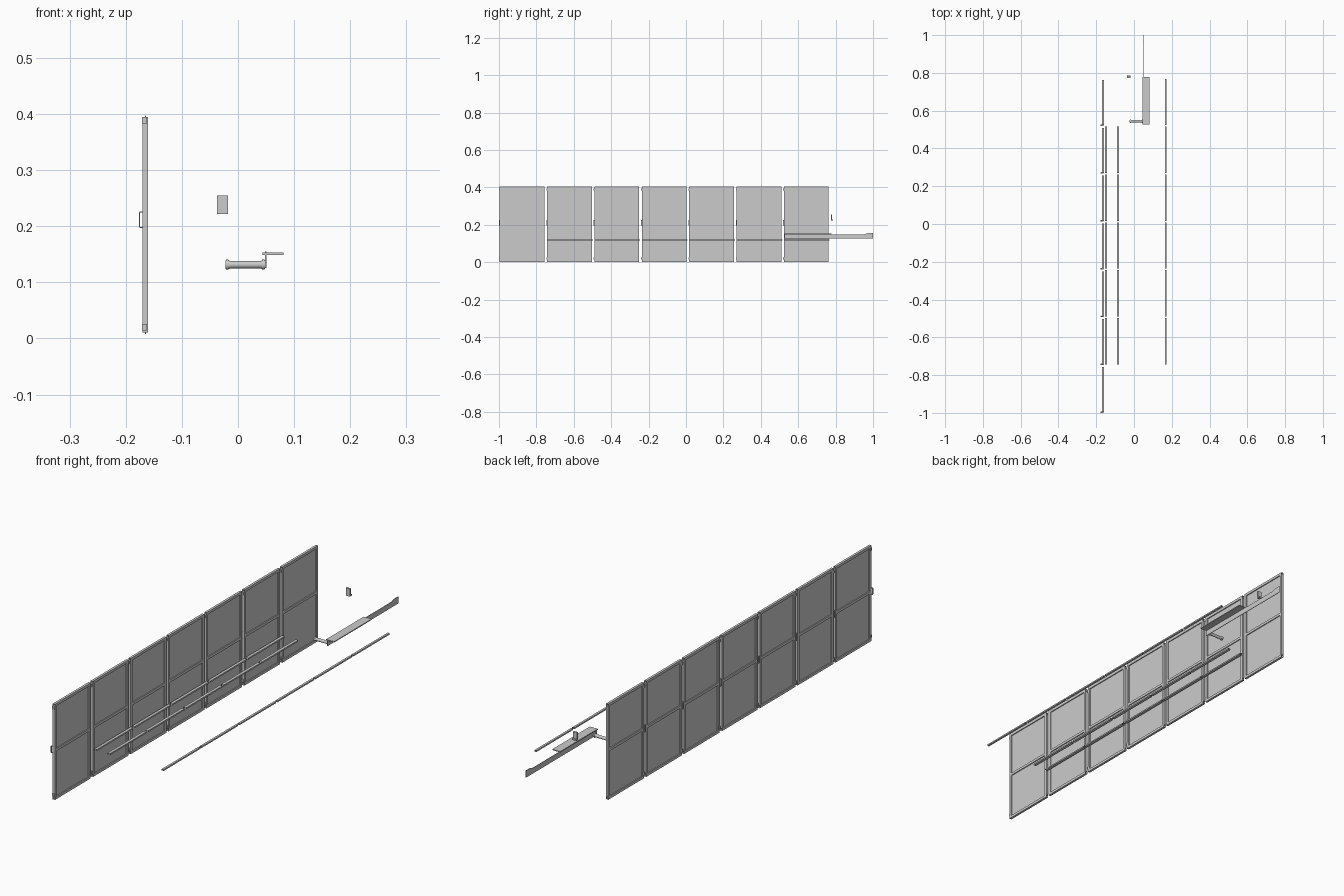
import bpy, bmesh, math
from mathutils import Matrix

if "Cube" in bpy.data.objects:
    bpy.data.objects.remove(bpy.data.objects["Cube"])

PITCH = 0.2533
PANEL_X = -0.1650


def finish(name, bm):
    me = bpy.data.meshes.new(name)
    bmesh.ops.recalc_face_normals(bm, faces=bm.faces)
    bm.to_mesh(me)
    bm.free()
    ob = bpy.data.objects.new(name, me)
    bpy.context.collection.objects.link(ob)
    return ob


def add_box(bm, x, y, z, open_axis=None):
    """Box from three (min, max) ranges; open_axis removes both end faces."""
    size = [b - a for a, b in (x, y, z)]
    mid = [(a + b) / 2 for a, b in (x, y, z)]
    m = Matrix.Translation(mid) @ Matrix.Diagonal((*size, 1))
    verts = bmesh.ops.create_cube(bm, size=1, matrix=m)["verts"]
    if open_axis is not None:
        faces = {f for v in verts for f in v.link_faces}
        ends = [f for f in faces
                if abs(abs(f.calc_center_median()[open_axis] - mid[open_axis])
                       - size[open_axis] / 2) < 1e-6]
        bmesh.ops.delete(bm, geom=ends, context='FACES_ONLY')


def add_prism(bm, profile, x0, x1):
    """Extrude a (y, z) outline along x, capped at both ends."""
    a, b = ([bm.verts.new((x, y, z)) for y, z in profile] for x in (x0, x1))
    bm.faces.new(a)
    bm.faces.new(b[::-1])
    for i in range(len(a)):
        j = (i + 1) % len(a)
        bm.faces.new((a[i], b[i], b[j], a[j]))


def add_disc(bm, x0, x1, r, y, z):
    m = (Matrix.Translation(((x0 + x1) / 2, y, z))
         @ Matrix.Rotation(math.pi / 2, 4, 'Y'))
    bmesh.ops.create_cone(bm, cap_ends=True, segments=24, radius1=r, radius2=r,
                          depth=x1 - x0, matrix=m)


# Seven framed fence panels: posts, open tube rails and a thin sheet
for i in range(7):
    y0 = -0.996 + i * PITCH
    y1 = y0 + 0.239
    fx = (PANEL_X - 0.005, PANEL_X + 0.005)
    bm = bmesh.new()
    for ya in (y0, y1 - 0.011):
        add_box(bm, fx, (ya, ya + 0.011), (0.011, 0.395))
    for za in (0.0, 0.203, 0.394):
        inset = 0.011 if za == 0.203 else 0
        add_box(bm, fx, (y0 + inset, y1 - inset), (za, za + 0.011), open_axis=1)
    finish(f"panel_frame_{i + 1}", bm)

    bm = bmesh.new()
    add_box(bm, (PANEL_X - 0.0008, PANEL_X + 0.0008),
            (y0 + 0.008, y1 - 0.008), (0.008, 0.397))
    finish(f"panel_sheet_{i + 1}", bm)

    # Hinge tabs at top and bottom, looped latch in the middle
    bm = bmesh.new()
    for z in (0.02, 0.389):
        add_box(bm, (PANEL_X - 0.0065, PANEL_X + 0.003),
                (y0 - 0.004, y0 + 0.004), (z - 0.006, z + 0.006))
    finish(f"panel_hinges_{i + 1}", bm)
    bm = bmesh.new()
    add_box(bm, (-0.1765, -0.1750), (y0 - 0.004, y0 + 0.003), (0.199, 0.225))
    for z in (0.197, 0.2245):
        add_box(bm, (-0.1757, -0.169), (y0 - 0.004, y0 + 0.003), (z, z + 0.002))
    finish(f"panel_latch_{i + 1}", bm)

# Long rails of open tube segments
for name, xa, xb, count in (("inner_rail", -0.154, -0.142, 5),
                            ("middle_rail", -0.091, -0.079, 5),
                            ("outer_rail", 0.163, 0.172, 6)):
    bm = bmesh.new()
    for i in range(count):
        ya = -0.743 + i * PITCH
        add_box(bm, (xa, xb), (ya, ya + 0.245), (0.115, 0.121), open_axis=1)
    finish(name, bm)

# Side arm: upright strip with a raised tip
bm = bmesh.new()
add_prism(bm, [(0.527, 0.126), (1.0, 0.126), (1.0, 0.155), (0.972, 0.155),
               (0.955, 0.149), (0.527, 0.149)], 0.0485, 0.0510)
finish("side_arm", bm)

# Flat ledge on top of the arm
bm = bmesh.new()
add_box(bm, (0.044, 0.081), (0.527, 0.778), (0.149, 0.153))
finish("ledge_plate", bm)

# Handle roller with stepped flanges
bm = bmesh.new()
add_disc(bm, -0.020, 0.0485, 0.0065, 0.544, 0.1315)
for x in (-0.019, 0.045):
    add_disc(bm, x - 0.0035, x + 0.0035, 0.0075, 0.544, 0.1315)
    add_disc(bm, x - 0.002, x + 0.002, 0.009, 0.544, 0.1315)
roller = finish("roller_handle", bm)
bpy.context.view_layer.objects.active = roller
roller.select_set(True)
bpy.ops.object.shade_smooth_by_angle(angle=math.radians(35))

# Small wall plate with a little foot
bm = bmesh.new()
add_box(bm, (-0.037, -0.018), (0.774, 0.781), (0.222, 0.255))
add_box(bm, (-0.037, -0.018), (0.781, 0.787), (0.222, 0.228))
finish("small_plate", bm)
